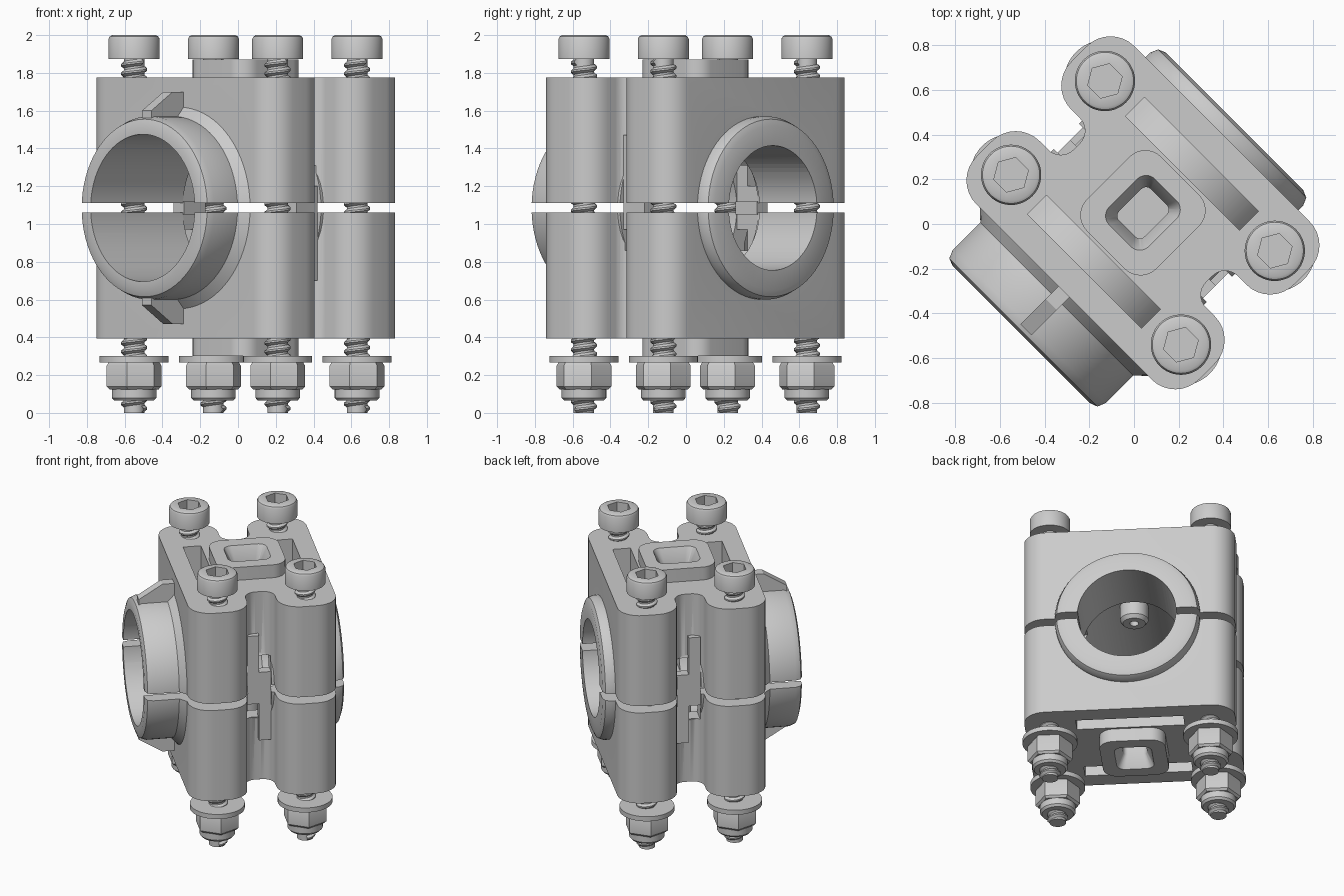
import bpy, bmesh, math
from mathutils import Matrix, Vector

cube = bpy.data.objects.get("Cube")
if cube:
    bpy.data.objects.remove(cube)

GREY = (0.6, 0.6, 0.6, 1)
metal = bpy.data.materials.new("plain grey")
metal.use_nodes = True
metal.diffuse_color = GREY
metal.node_tree.nodes["Principled BSDF"].inputs["Base Color"].default_value = GREY

MID = 1.085      # height of the split plane
SEAM = 1.11      # underside of the upper half
PLACE = Matrix.Translation((0.04, 0.05, 0)) @ Matrix.Rotation(math.radians(-45), 4, "Z")
parts = []


def finish(name, bm):
    bmesh.ops.recalc_face_normals(bm, faces=bm.faces)
    mesh = bpy.data.meshes.new(name)
    bm.to_mesh(mesh)
    bm.free()
    mesh.materials.append(metal)
    ob = bpy.data.objects.new(name, mesh)
    bpy.context.collection.objects.link(ob)
    parts.append(ob)
    return ob


def axes(axis, a, b, h):
    return {"x": (h, a, b), "y": (a, h, b), "z": (a, b, h)}[axis]


def loft(name, rings, axis="z"):
    """Skin a list of (points, height) rings and cap both ends."""
    bm = bmesh.new()
    rows = [[bm.verts.new(axes(axis, a, b, h)) for a, b in pts] for pts, h in rings]
    n = len(rows[0])
    for low, high in zip(rows, rows[1:]):
        for i in range(n):
            j = (i + 1) % n
            bm.faces.new((low[i], low[j], high[j], high[i]))
    bm.faces.new(rows[0])
    bm.faces.new(rows[-1])
    return finish(name, bm)


def prism(name, pts, start, end, axis="z"):
    return loft(name, [(pts, start), (pts, end)], axis)


def box(name, x, y, z):
    return prism(name, [(x[0], y[0]), (x[1], y[0]), (x[1], y[1]), (x[0], y[1])], *z)


def lathe(name, profile, axis="z", sides=48):
    """Solid of revolution; profile lists (radius, height)."""
    rings = []
    for r, h in profile:
        ring = [(r * math.cos(math.tau * i / sides), r * math.sin(math.tau * i / sides))
                for i in range(sides)]
        rings.append((ring, h))
    return loft(name, rings, axis)


def rounded(corners, steps=8):
    """Round every (x, y, radius) corner of a polygon."""
    out = []
    for i, (x, y, r) in enumerate(corners):
        p = Vector((x, y))
        a = (Vector(corners[i - 1][:2]) - p).normalized()
        b = (Vector(corners[(i + 1) % len(corners)][:2]) - p).normalized()
        half = a.angle(b) / 2
        centre = p + (a + b).normalized() * r / math.sin(half)
        s = p + a * r / math.tan(half) - centre
        e = p + b * r / math.tan(half) - centre
        turn = s.angle_signed(e)
        for k in range(steps + 1):
            out.append(tuple(centre + Matrix.Rotation(-turn * k / steps, 2) @ s))
    return out


def rounded_rect(x, y, r):
    return rounded([(-x, -y, r), (x, -y, r), (x, y, r), (-x, y, r)])


def combine(target, tools, operation):
    for tool in tools:
        mod = target.modifiers.new("combine", "BOOLEAN")
        mod.operation, mod.object, mod.solver = operation, tool, "EXACT"
        bpy.context.view_layer.update()
        mesh = bpy.data.meshes.new_from_object(
            target.evaluated_get(bpy.context.evaluated_depsgraph_get()))
        target.modifiers.clear()
        target.data = mesh
        parts.remove(tool)
        bpy.data.objects.remove(tool)


def instance(name, source, matrix):
    ob = bpy.data.objects.new(name, source.data.copy())
    ob.data.transform(matrix)
    if matrix.determinant() < 0:
        ob.data.flip_normals()
    bpy.context.collection.objects.link(ob)
    parts.append(ob)


# Upper clamp half: notched block, pipe sleeve, stiffening fin and top pad
side = [(0.705, -0.5, 0.15), (0.705, -0.1, 0.15), (0.42, -0.1, 0.08),
        (0.42, 0.1, 0.08), (0.705, 0.1, 0.15), (0.705, 0.5, 0.15)]
outline = rounded(side + [(-x, -y, r) for x, y, r in side])
upper = prism("upper_clamp", outline, 1.0, 1.775)
sleeve = lathe("sleeve", [(0.05, -0.77), (0.435, -0.77), (0.47, -0.757), (0.485, -0.72),
                          (0.485, -0.545), (0.535, -0.499), (0.535, -0.45), (0.485, -0.44),
                          (0.485, 0.53), (0.47, 0.565), (0.435, 0.58), (0.05, 0.58)], "y", 72)
fin = prism("fin", [(-0.74, 1.5), (-0.74, 1.6), (-0.58, 1.7), (-0.48, 1.7), (-0.48, 1.5)],
            -0.035, 0.035, "x")
sleeve.data.transform(Matrix.Translation((0, 0, MID)))
pad = prism("pad", rounded_rect(0.22, 0.235, 0.1), 1.72, 1.87)
combine(upper, [sleeve, fin, pad], "UNION")

# Bore, split plane, tapered pad recess
bore = lathe("bore", [(0.39, -0.9), (0.39, 0.1), (0.33, 0.15), (0.33, 0.9)], "y", 72)
bore.data.transform(Matrix.Translation((0, 0, MID)))
split = box("split", (-1, 1), (-1, 1), (0.3, SEAM))
recess = loft("recess", [(rounded_rect(0.08, 0.1, 0.03), 1.7), (rounded_rect(0.08, 0.1, 0.03), 1.78),
                         (rounded_rect(0.13, 0.15, 0.06), 1.88)])
cutters = [bore, split, recess]

# Two top pockets whose floors follow the sleeve
arc = []
for i in range(25):
    x = 0.36 - 0.03 * i
    arc.append((x, MID + math.sqrt(0.485 ** 2 - x * x)))
pocket = [(-0.36, 1.9), (0.36, 1.9)] + arc
for s in (-1, 1):
    cutters.append(prism("pocket", pocket, s * 0.25, s * 0.37, "y"))
    cutters.append(box("window", (s * 0.28, s * 0.5), (-0.08, 0.08), (1.05, 1.31)))
combine(upper, cutters, "DIFFERENCE")

# Hollow peg hanging from the bore ceiling
peg = lathe("upper_peg", [(0.03, 1.5), (0.095, 1.5), (0.095, 1.36), (0.075, 1.335),
                          (0.03, 1.335), (0.03, 1.42), (0.005, 1.42)], sides=32)

# Lower half mirrors the upper one
flip = Matrix.Translation((0, 0, 2 * MID)) @ Matrix.Diagonal((1, 1, -1, 1))
instance("lower_clamp", upper, flip)
instance("lower_peg", peg, flip)

# Interlocking tabs in the side notches
for s, label in ((-1, "right"), (1, "left")):
    box("upper_tab_" + label, (s * 0.39, s * 0.46), (-0.08, 0), (0.97, 1.47))
    box("lower_tab_" + label, (s * 0.39, s * 0.46), (0, 0.08), (0.7, 1.2))
    box("tab_bridge_" + label, (s * 0.38, s * 0.44), (-0.08, 0.08), (1.05, 1.12))

# Bolt set: socket head, threaded shaft, washer, nut
head = lathe("bolt_head", [(0.01, 1.873), (0.135, 1.873), (0.135, 1.98),
                           (0.128, 1.993), (0.115, 2.0), (0.01, 2.0)])
combine(head, [lathe("socket", [(0.08, 1.92), (0.08, 2.1)], sides=6)], "DIFFERENCE")
core = lathe("bolt_core", [(0.055, 0), (0.055, 1.9)], sides=20)

PITCH, STEPS, TURNS = 0.046, 20, 40
bm = bmesh.new()
rib = [(0.054, 0), (0.07, 0.3), (0.07, 0.5), (0.054, 0.8)]
rows = []
for k in range(STEPS * TURNS + 1):
    t = math.tau * k / STEPS
    rows.append([bm.verts.new((r * math.cos(t), r * math.sin(t), PITCH * (k / STEPS + h)))
                 for r, h in rib])
for a, b in zip(rows, rows[1:]):
    for i in range(3):
        bm.faces.new((a[i], b[i], b[i + 1], a[i + 1]))
thread = finish("bolt_thread", bm)

washer = lathe("washer", [(0.06, 0.266), (0.183, 0.266), (0.183, 0.3), (0.06, 0.3)])
nut = lathe("nut", [(0.06, 0.125), (0.135, 0.125), (0.15, 0.14), (0.15, 0.25),
                    (0.14, 0.266), (0.06, 0.266)], sides=6)
collar = lathe("nut_collar", [(0.06, 0.065), (0.105, 0.065), (0.118, 0.08),
                              (0.118, 0.135), (0.06, 0.135)])

spots = [(x, y) for x in (-0.5375, 0.5375) for y in (-0.297, 0.297)]
for piece in (head, core, thread, washer, nut, collar):
    for n, (x, y) in enumerate(spots[1:], 2):
        instance(f"{piece.name}_{n}", piece, Matrix.Translation((x, y, 0)))
    piece.data.transform(Matrix.Translation((*spots[0], 0)))

# Turn the assembly to its standing angle and smooth the round parts
bpy.ops.object.select_all(action="DESELECT")
for ob in parts:
    ob.data.transform(PLACE)
    ob.select_set(True)
bpy.context.view_layer.objects.active = upper
bpy.ops.object.shade_smooth_by_angle(angle=math.radians(30))
